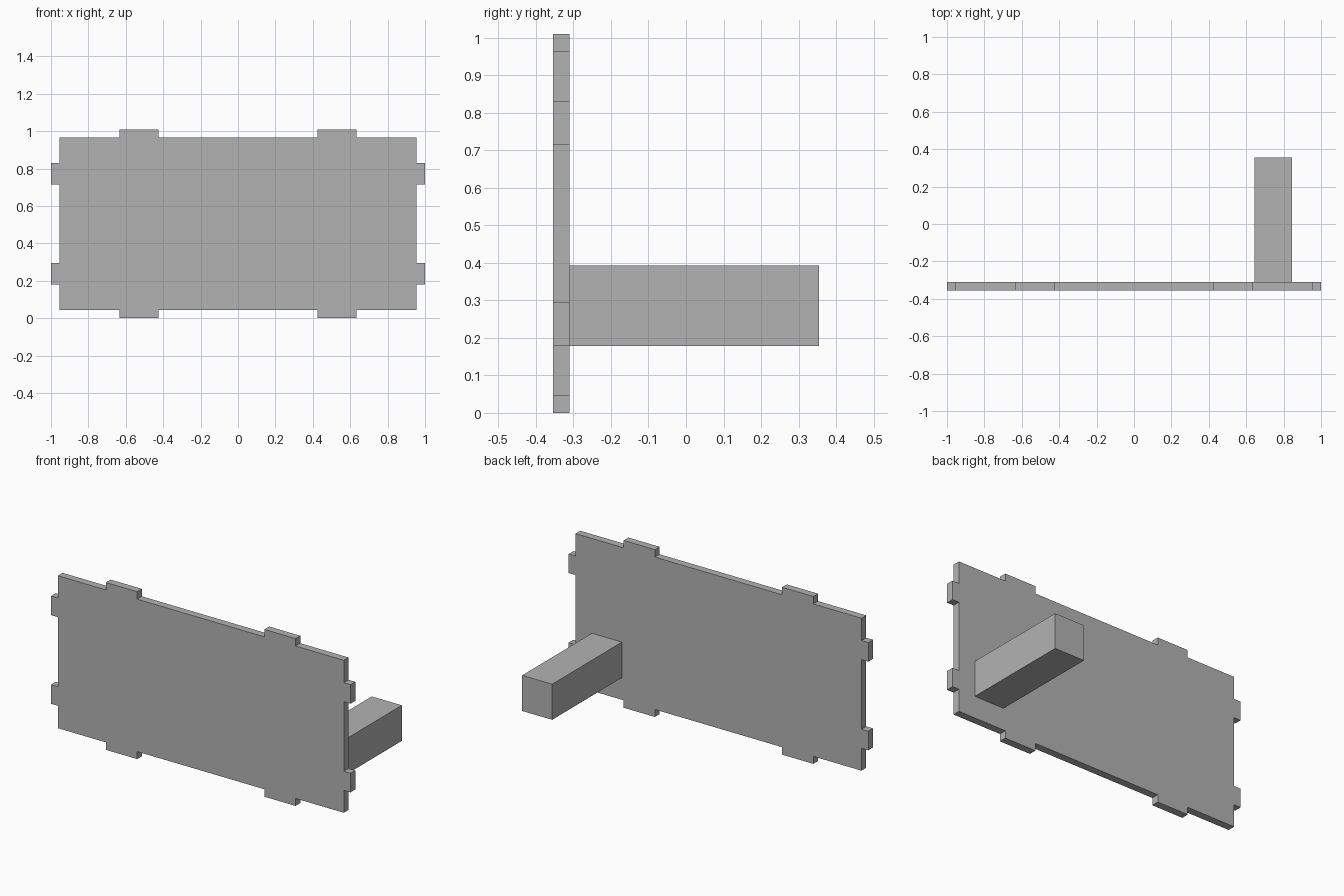
import bpy
import bmesh

cube = bpy.data.objects.get("Cube")
if cube:
    bpy.data.objects.remove(cube, do_unlink=True)

grey = bpy.data.materials.new("plain grey")
grey.use_nodes = True
colour = (0.45, 0.45, 0.45, 1)
grey.diffuse_color = colour
grey.node_tree.nodes["Principled BSDF"].inputs["Base Color"].default_value = colour


def extrude_outline(name, outline, front, back):
    """Make a solid from an (x, z) outline, extruded along y."""
    bm = bmesh.new()
    face = bm.faces.new([bm.verts.new((x, front, z)) for x, z in outline])
    extruded = bmesh.ops.extrude_face_region(bm, geom=[face])["geom"]
    verts = [v for v in extruded if isinstance(v, bmesh.types.BMVert)]
    bmesh.ops.translate(bm, verts=verts, vec=(0, back - front, 0))
    bmesh.ops.recalc_face_normals(bm, faces=bm.faces)
    mesh = bpy.data.meshes.new(name)
    bm.to_mesh(mesh)
    bm.free()
    mesh.materials.append(grey)
    obj = bpy.data.objects.new(name, mesh)
    bpy.context.collection.objects.link(obj)
    return obj


# Panel with two tabs per edge: one quarter of the outline, mirrored both ways
mid = 0.505
quarter = [(1, 0.21), (1, 0.325), (0.955, 0.325), (0.955, 0.46),
           (0.633, 0.46), (0.633, mid), (0.425, mid), (0.425, 0.46)]
# Step from the side edge out to the side tab
quarter.insert(0, (0.955, 0.21))
half = quarter + [(-x, z) for x, z in reversed(quarter)]
outline = half + [(x, -z) for x, z in reversed(half)]
extrude_outline("tabbed_panel", [(x, z + mid) for x, z in outline], -0.355, -0.31)

# Rectangular bar standing out from the back of the panel
bar = [(0.645, 0.178), (0.845, 0.178), (0.845, 0.393), (0.645, 0.393)]
extrude_outline("back_bar", bar, -0.31, 0.355)
